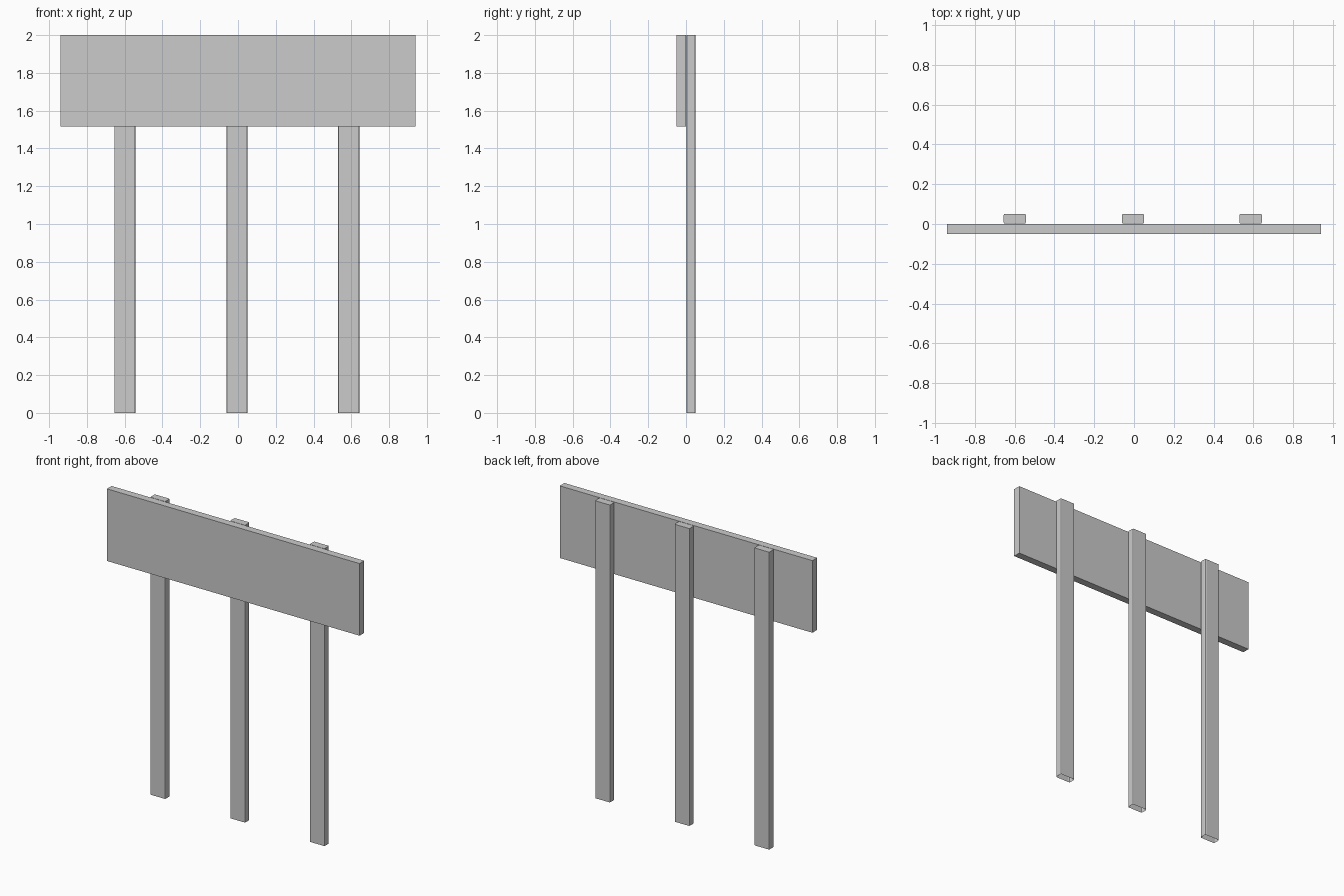
import bpy, bmesh

if "Cube" in bpy.data.objects:
    bpy.data.objects.remove(bpy.data.objects["Cube"])


def box(name, x0, x1, y0, y1, z0, z1, round_r=0, open_bottom=False):
    bm = bmesh.new()
    bmesh.ops.create_cube(bm, size=1)
    for v in bm.verts:
        v.co.x = x1 if v.co.x > 0 else x0
        v.co.y = y1 if v.co.y > 0 else y0
        v.co.z = z1 if v.co.z > 0 else z0
    bm.normal_update()
    if round_r:
        upright = [e for e in bm.edges
                   if abs(e.verts[0].co.z - e.verts[1].co.z) > 0.1]
        bmesh.ops.bevel(bm, geom=upright, offset=round_r, segments=2,
                        profile=0.5, affect='EDGES')
        bm.normal_update()
    if open_bottom:
        under = [f for f in bm.faces if f.normal.z < -0.9]
        bmesh.ops.delete(bm, geom=under, context='FACES_ONLY')
    mesh = bpy.data.meshes.new(name)
    bm.to_mesh(mesh)
    bm.free()
    obj = bpy.data.objects.new(name, mesh)
    bpy.context.collection.objects.link(obj)
    return obj


# Sign board
box("sign_board", -0.94, 0.94, -0.051, -0.001, 1.515, 2.0)

# Three posts behind the board, with softened corners and open feet
for label, x in (("left", -0.599), ("middle", -0.005), ("right", 0.586)):
    box(label + "_post", x - 0.056, x + 0.056, 0.002, 0.051, 0.0, 2.0,
        round_r=0.007, open_bottom=True)
